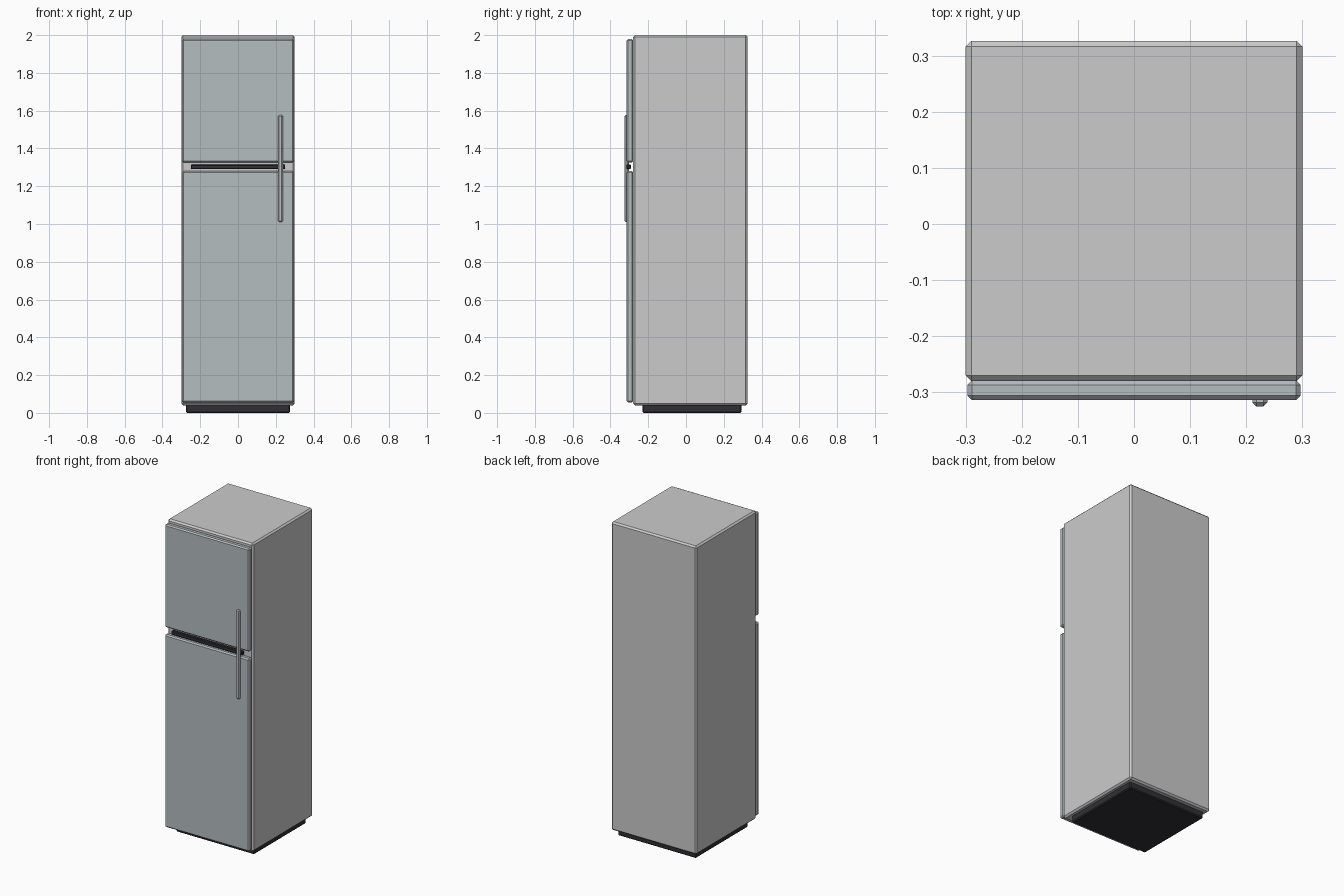
import bpy
import bmesh
from mathutils import Vector

if "Cube" in bpy.data.objects:
    bpy.data.objects.remove(bpy.data.objects["Cube"])


def material(name, rgb):
    m = bpy.data.materials.new(name)
    m.diffuse_color = (*rgb, 1)
    m.use_nodes = True
    m.node_tree.nodes["Principled BSDF"].inputs["Base Color"].default_value = m.diffuse_color
    return m


def chamfered_box(name, lo, hi, chamfer, mat=None):
    """Flat-faced box between two corners with single-segment chamfers."""
    lo, hi = Vector(lo), Vector(hi)
    mesh = bpy.data.meshes.new(name)
    bm = bmesh.new()
    bmesh.ops.create_cube(bm, size=1)
    bmesh.ops.scale(bm, vec=hi - lo, verts=bm.verts)
    bmesh.ops.bevel(bm, geom=list(bm.edges), offset=chamfer, segments=1,
                    affect='EDGES', clamp_overlap=True)
    bm.to_mesh(mesh)
    bm.free()
    ob = bpy.data.objects.new(name, mesh)
    ob.location = (lo + hi) / 2
    bpy.context.collection.objects.link(ob)
    if mat:
        mesh.materials.append(mat)
    return ob


steel = material("door_steel", (0.46, 0.51, 0.53))
dark = material("dark_plastic", (0.03, 0.03, 0.035))
metal = material("handle_metal", (0.5, 0.52, 0.53))

# Cabinet and recessed plinth
chamfered_box("cabinet", (-0.3, -0.28, 0.04), (0.3, 0.326, 2.0), 0.01)
chamfered_box("plinth", (-0.275, -0.23, 0.0), (0.275, 0.293, 0.045), 0.006, dark)

# Freezer door above, fridge door below
for name, z0, z1 in (("freezer_door", 1.325, 1.98), ("fridge_door", 0.055, 1.28)):
    chamfered_box(name, (-0.297, -0.314, z0), (0.297, -0.279, z1), 0.008, steel)

# Dark strip floating in the gap between the doors
chamfered_box("gap_strip", (-0.25, -0.314, 1.29), (0.25, -0.292, 1.315), 0.004, dark)

# Long vertical handle crossing the gap
chamfered_box("handle", (0.211, -0.325, 1.01), (0.238, -0.303, 1.577), 0.007, metal)
